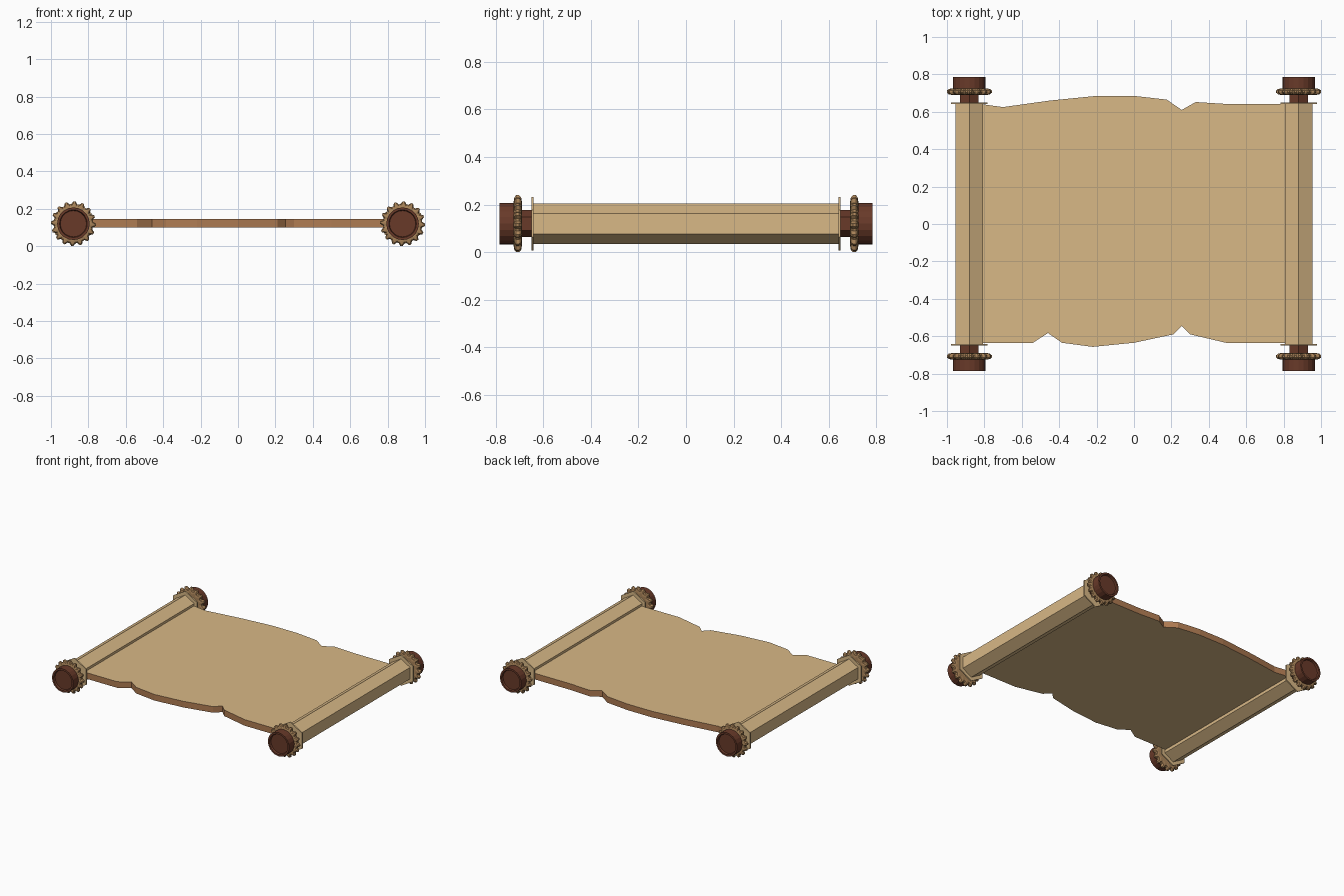
import bpy, bmesh
from math import sin, cos, pi

if "Cube" in bpy.data.objects:
    bpy.data.objects.remove(bpy.data.objects["Cube"])

CX, CZ = 0.88, 0.12   # roller axis


def material(name, rgb):
    m = bpy.data.materials.new(name)
    m.diffuse_color = (*rgb, 1)
    m.use_nodes = True
    m.node_tree.nodes["Principled BSDF"].inputs["Base Color"].default_value = m.diffuse_color
    return m


PAPER = material("parchment", (0.69, 0.48, 0.24))
EDGE = material("parchment_edge", (0.43, 0.20, 0.085))
WOOD = material("dark_wood", (0.14, 0.042, 0.022))
BRASS = material("dull_brass", (0.40, 0.23, 0.10))


def finish(name, bm, mats):
    bmesh.ops.recalc_face_normals(bm, faces=bm.faces[:])
    me = bpy.data.meshes.new(name)
    bm.to_mesh(me)
    bm.free()
    for m in mats:
        me.materials.append(m)
    ob = bpy.data.objects.new(name, me)
    bpy.context.collection.objects.link(ob)
    return ob


def lathe(name, profile, sides, x, mat, flip=1, teeth=None):
    """Spin (radius, y) points about the roller axis; teeth scales radii per side."""
    bm = bmesh.new()
    rings = []
    for r, y in profile:
        ring = []
        for i in range(sides):
            a = 2 * pi * i / sides
            k = r * (teeth[i % len(teeth)] if teeth else 1)
            ring.append(bm.verts.new((x + k * sin(a), flip * y, CZ + k * cos(a))))
        rings.append(ring)
    for p, q in zip(rings, rings[1:]):
        for i in range(sides):
            j = (i + 1) % sides
            bm.faces.new((p[i], p[j], q[j], q[i]))
    bm.faces.new(rings[0])
    bm.faces.new(rings[-1])
    return finish(name, bm, [mat])


# Parchment sheet with torn front and back edges
back = [(-0.86, 0.64), (-0.81, 0.64), (-0.70, 0.625), (-0.45, 0.66), (-0.2, 0.685),
        (0.0, 0.685), (0.175, 0.665), (0.255, 0.61), (0.33, 0.652), (0.49, 0.642), (0.86, 0.642)]
front = [(-0.86, -0.635), (-0.54, -0.635), (-0.46, -0.583), (-0.385, -0.635), (-0.22, -0.657),
         (0.0, -0.635), (0.21, -0.59), (0.255, -0.545), (0.30, -0.59), (0.5, -0.637), (0.86, -0.637)]
bm = bmesh.new()
base = bm.faces.new([bm.verts.new((x, y, 0.10)) for x, y in front + back[::-1]])
ext = bmesh.ops.extrude_face_region(bm, geom=[base], use_keep_orig=True)
for v in ext["geom"]:
    if isinstance(v, bmesh.types.BMVert):
        v.co.z = 0.145
bm.normal_update()
for f in bm.faces:
    f.material_index = 1 if abs(f.normal.z) < 0.5 else 0
finish("parchment_sheet", bm, [PAPER, EDGE])

for side, sx in (("left", -1), ("right", 1)):
    x = sx * CX
    # Hexagonal rolled paper
    lathe(f"{side}_roll", [(0.085, -0.642), (0.085, 0.642)], 6, x, PAPER)
    for end, sy in (("front", -1), ("back", 1)):
        n = f"{side}_{end}"
        # Thin hexagonal flange
        lathe(n + "_flange", [(0.113, 0.641), (0.113, 0.650)], 6, x, PAPER, sy)
        # Hexagonal neck
        lathe(n + "_neck", [(0.057, 0.645), (0.057, 0.725)], 6, x, WOOD, sy)
        # Toothed collar with tapered rim
        lathe(n + "_collar", [(0.092, 0.690), (0.110, 0.693), (0.120, 0.702), (0.120, 0.714),
                              (0.110, 0.722), (0.092, 0.725)],
              64, x, BRASS, sy, (1, 1, 0.88, 0.88))
        # Round knob with recessed end
        lathe(n + "_knob", [(0.087, 0.718), (0.087, 0.785), (0.074, 0.785), (0.070, 0.773)],
              20, x, WOOD, sy)
